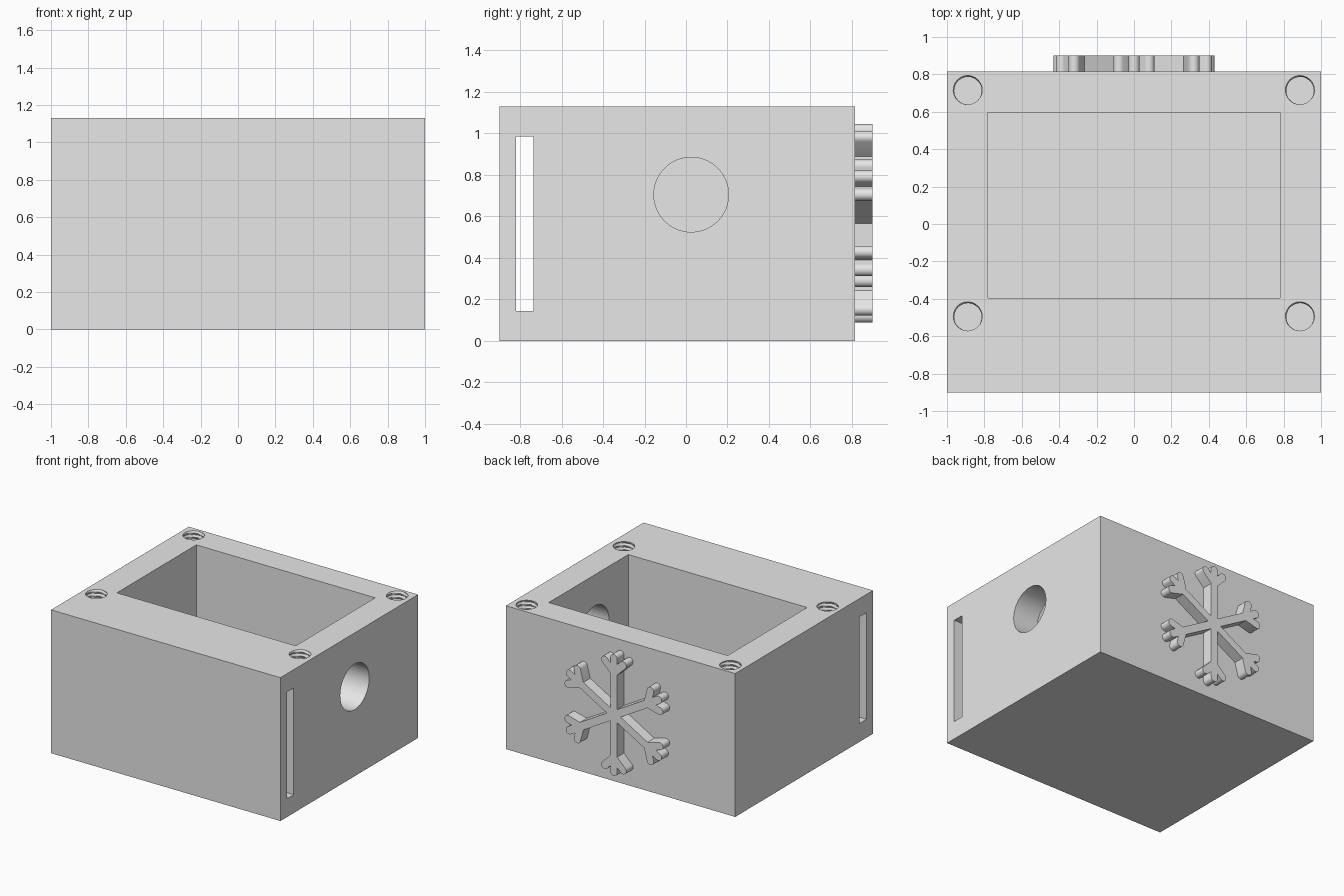
import bpy, bmesh
from math import sin, cos, pi, radians
from mathutils import Vector, Matrix

cube = bpy.data.objects.get("Cube")
if cube:
    bpy.data.objects.remove(cube, do_unlink=True)

grey = bpy.data.materials.new("light grey")
grey.use_nodes = True
grey.diffuse_color = (0.8, 0.8, 0.8, 1)
grey.node_tree.nodes["Principled BSDF"].inputs["Base Color"].default_value = (0.8, 0.8, 0.8, 1)

HEIGHT, FRONT, BACK = 1.13, -0.9, 0.815


def finish(bm, name):
    bmesh.ops.recalc_face_normals(bm, faces=bm.faces)
    mesh = bpy.data.meshes.new(name)
    bm.to_mesh(mesh)
    bm.free()
    mesh.materials.append(grey)
    obj = bpy.data.objects.new(name, mesh)
    bpy.context.collection.objects.link(obj)
    return obj


def block(name, low, high):
    low, high = Vector(low), Vector(high)
    bm = bmesh.new()
    bmesh.ops.create_cube(bm, size=1)
    bmesh.ops.scale(bm, vec=high - low, verts=bm.verts)
    bmesh.ops.translate(bm, vec=(low + high) / 2, verts=bm.verts)
    return finish(bm, name)


def side_hole(name, centre, radius, length):
    bm = bmesh.new()
    bmesh.ops.create_cone(bm, cap_ends=True, segments=64, radius1=radius, radius2=radius, depth=length,
                          matrix=Matrix.Translation(centre) @ Matrix.Rotation(pi / 2, 4, 'Y'))
    return finish(bm, name)


def threaded_hole(name, x, y, depth=0.4, minor=0.073, major=0.082, pitch=0.032):
    """Helical thread: the radius follows a triangle wave along height and angle."""
    sides, step = 24, pitch / 6
    rows = int((depth + 0.02) / step)
    bm = bmesh.new()
    rings = []
    for j in range(rows + 1):
        z = HEIGHT - depth + j * step
        ring = []
        for i in range(sides):
            turn = i / sides
            wave = abs(2 * ((z / pitch - turn) % 1) - 1)
            r = minor + (major - minor) * wave
            ring.append(bm.verts.new((x + r * cos(turn * 2 * pi), y + r * sin(turn * 2 * pi), z)))
        rings.append(ring)
    for a, b in zip(rings, rings[1:]):
        for i in range(sides):
            k = (i + 1) % sides
            bm.faces.new((a[i], a[k], b[k], b[i]))
    bm.faces.new(rings[0])
    bm.faces.new(rings[-1])
    bmesh.ops.triangulate(bm, faces=bm.faces)
    return finish(bm, name)


def cut(target, cutter):
    mod = target.modifiers.new("cut", 'BOOLEAN')
    mod.operation, mod.solver, mod.object = 'DIFFERENCE', 'EXACT', cutter
    bpy.context.view_layer.objects.active = target
    bpy.ops.object.modifier_apply(modifier=mod.name)
    bpy.data.objects.remove(cutter, do_unlink=True)


def smooth(obj):
    bpy.ops.object.select_all(action='DESELECT')
    obj.select_set(True)
    bpy.context.view_layer.objects.active = obj
    bpy.ops.object.shade_smooth_by_angle(angle=radians(30))


# Box with open cavity, side slot, cable hole and four screw holes
box = block("box_body", (-1, FRONT, 0), (1, BACK, HEIGHT))
cut(box, block("cavity", (-0.78, -0.395, 0.22), (0.78, 0.595, 1.3)))
cut(box, block("slot", (-1.2, -0.82, 0.145), (1.2, -0.735, 0.985)))
cut(box, side_hole("cable_hole", (0.95, 0.025, 0.705), 0.18, 0.6))
for x in (-0.888, 0.888):
    for y in (-0.497, 0.713):
        cut(box, threaded_hole("screw_hole", x, y))
smooth(box)


# Raised snowflake on the back, one outlined arm repeated six times
def arc(cx, cy, r, start, end, steps=8):
    angles = [radians(start + (end - start) * i / steps) for i in range(steps + 1)]
    return [(cx + r * cos(a), cy + r * sin(a)) for a in angles]


W = 0.03
half_arm = [(W, W * 3 ** 0.5), (W, 0.323)]
half_arm += arc(0.08, 0.415, W, -45, 135)
half_arm += [(W, 0.407)]
half_arm += arc(0, 0.448, W, 0, 90)
# The mirrored half drops the shared tip and the notch owned by the next arm
arm = half_arm + [(-x, z) for x, z in half_arm[-2:0:-1]]

bm = bmesh.new()
outline = []
for n in range(6):
    spin = Matrix.Rotation(n * pi / 3, 2)
    for p in arm:
        x, z = spin @ Vector(p)
        outline.append(bm.verts.new((x, BACK - 0.005, z + 0.567)))
face = bm.faces.new(outline)
solid = bmesh.ops.extrude_face_region(bm, geom=[face])
raised = [v for v in solid["geom"] if isinstance(v, bmesh.types.BMVert)]
bmesh.ops.translate(bm, vec=(0, 0.9 - BACK + 0.005, 0), verts=raised)
smooth(finish(bm, "snowflake_relief"))
